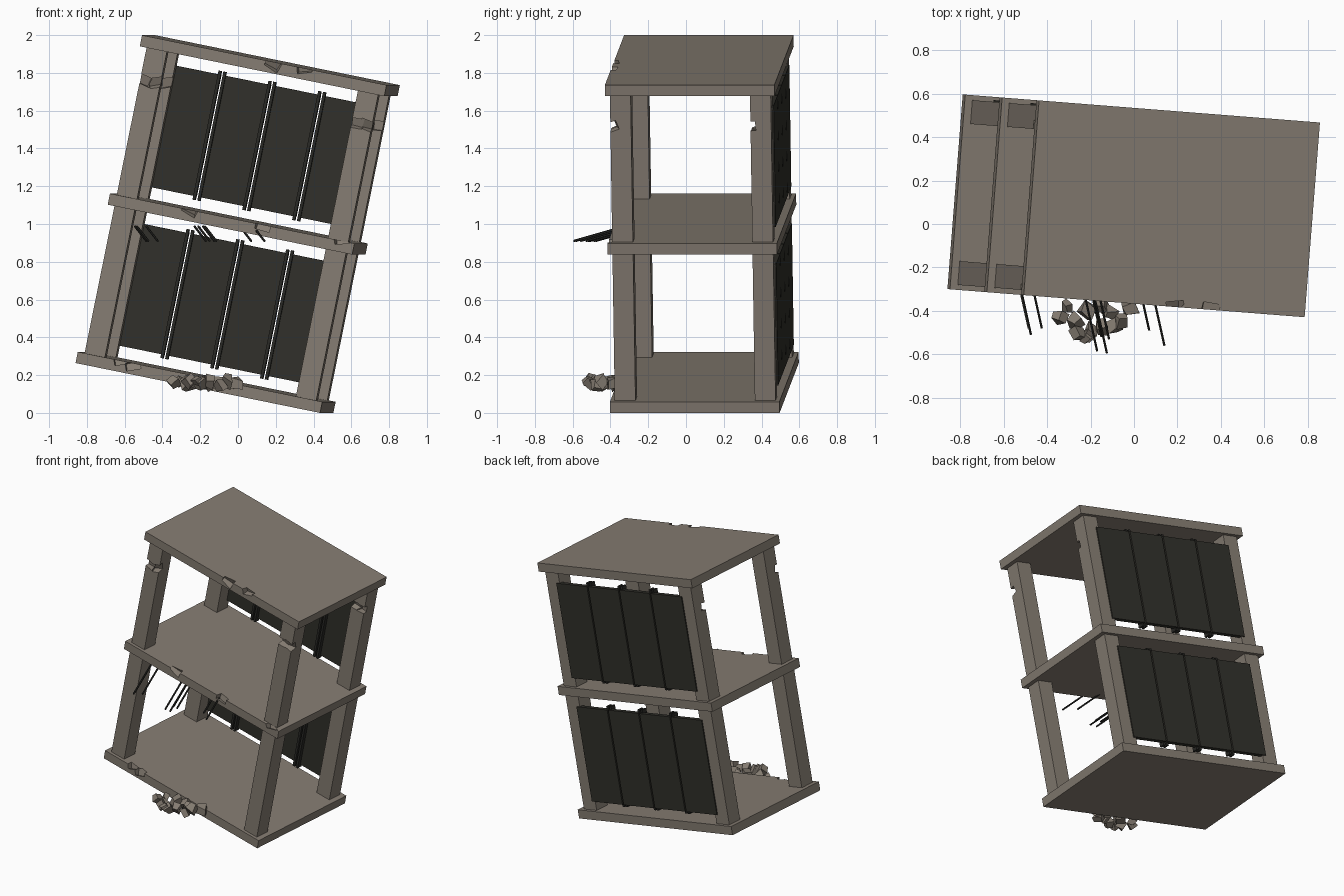
import bpy, bmesh, math, random
from mathutils import Matrix, Vector, Euler

random.seed(4)
if "Cube" in bpy.data.objects:
    bpy.data.objects.remove(bpy.data.objects["Cube"])


def material(name, rgb):
    m = bpy.data.materials.new(name)
    m.use_nodes = True
    m.diffuse_color = (*rgb, 1)
    m.node_tree.nodes["Principled BSDF"].inputs["Base Color"].default_value = (*rgb, 1)
    return m


concrete = material("weathered concrete", (0.235, 0.203, 0.168))
panel_dark = material("dark wall panel", (0.030, 0.029, 0.023))
steel = material("blackened steel", (0.022, 0.022, 0.019))

# Leaning frame: origin at the lower front corner of the ground slab
WIDTH, DEPTH, SLAB = 1.325, 0.90, 0.06
STOREY = 0.8555
LEAN = (Matrix.Translation((-0.86, -0.30, 0.264))
        @ Matrix.Rotation(math.radians(-4.5), 4, "Z")
        @ Matrix.Rotation(math.radians(11.5), 4, "Y"))


def make_object(name, bm, mat, matrix=None):
    if matrix is not None:
        bm.transform(matrix)
    bmesh.ops.recalc_face_normals(bm, faces=bm.faces)
    mesh = bpy.data.meshes.new(name)
    bm.to_mesh(mesh)
    bm.free()
    mesh.materials.append(mat)
    obj = bpy.data.objects.new(name, mesh)
    bpy.context.collection.objects.link(obj)
    return obj


def add_box(bm, low, high):
    low, high = Vector(low), Vector(high)
    size = high - low
    place = Matrix.Translation((low + high) / 2) @ Matrix.Diagonal((*size, 1))
    bmesh.ops.create_cube(bm, size=1, matrix=place)


def box(name, low, high, mat):
    bm = bmesh.new()
    add_box(bm, low, high)
    return make_object(name, bm, mat, LEAN)


def random_turn(amount):
    return Euler([random.uniform(-amount, amount) for _ in range(3)]).to_matrix().to_4x4()


def chip(obj, spot, size):
    """Knock one angular notch out of a part."""
    bm = bmesh.new()
    scale = Matrix.Diagonal((size * 1.3, size, size * 0.8, 1))
    bmesh.ops.create_cube(bm, size=1,
                          matrix=Matrix.Translation(spot) @ random_turn(0.45) @ scale)
    cutter = make_object("chip_cutter", bm, concrete, LEAN)
    cutter.hide_render = True
    mod = obj.modifiers.new("chip", "BOOLEAN")
    mod.operation = "DIFFERENCE"
    mod.solver = "EXACT"
    mod.object = cutter
    bpy.context.view_layer.update()
    evaluated = obj.evaluated_get(bpy.context.evaluated_depsgraph_get())
    mesh = bpy.data.meshes.new_from_object(evaluated)
    obj.modifiers.clear()
    obj.data = mesh
    bpy.data.objects.remove(cutter)


# Slabs, with broken front edges
slab_chips = {
    "ground_slab": [(0.235, 0, 0.065), (0.30, 0, 0.05)],
    "middle_slab": [(0.434, 0, 0.06), (0.83, 0, 0.055), (1.254, 0, 0.07)],
    "roof_slab": [(0.712, 0, 0.045), (0.88, 0, 0.06)],
}
for level, (name, spots) in enumerate(slab_chips.items()):
    base = level * STOREY
    slab = box(name, (0, 0, base), (WIDTH, DEPTH, base + SLAB), concrete)
    for x, y, z in spots:
        chip(slab, (x, y, z + base), 0.06)

# Pillars at the four corners of each storey; upper ones are chipped
THICK = 0.11
for level, storey in enumerate(("lower", "upper")):
    low = level * STOREY + SLAB - 0.002
    high = (level + 1) * STOREY + 0.002
    for side, x in (("right", 0.035), ("left", WIDTH - 0.035 - THICK)):
        for end, y in (("front", 0.023), ("back", DEPTH - 0.023 - THICK)):
            pillar = box(f"{storey}_{end}_{side}_pillar", (x, y, low),
                         (x + THICK, y + THICK, high), concrete)
            if level:
                for shift in (0.02, 0.09):
                    chip(pillar, (x + shift, y, 1.54), 0.062)

# Back walls: four panels per storey, split by paired posts
SPAN, COUNT = 1.08, 4
START = (WIDTH - SPAN) / 2
STEP = SPAN / COUNT
GAP = 0.005
for level, storey in enumerate(("lower", "upper")):
    low = level * STOREY + 0.123
    high = low + 0.657
    wall, posts = bmesh.new(), bmesh.new()
    for i in range(COUNT):
        left, right = START + i * STEP, START + (i + 1) * STEP
        add_box(wall, (left + (GAP if i else 0), 0.855, low),
                (right - (GAP if i < COUNT - 1 else 0), 0.885, high))
        if i:
            for inner, outer in ((-0.021, -GAP), (GAP, 0.021)):
                add_box(posts, (left + inner, 0.83, low - 0.02),
                        (left + outer, 0.87, high + 0.02))
    make_object(f"{storey}_wall_panels", wall, panel_dark, LEAN)
    make_object(f"{storey}_wall_posts", posts, steel, LEAN)

# Bent reinforcing rods below the middle slab
rods = bmesh.new()
rod_dir = Vector((0.06, -0.27, -0.077))
for x, y in ((-0.475, -0.51), (-0.485, -0.48), (-0.425, -0.48), (-0.17, -0.585),
             (-0.125, -0.595), (-0.115, -0.53), (-0.15, -0.52), (0.07, -0.49), (0.14, -0.56)):
    tip = Vector((x, y, 0.91))
    turn = rod_dir.to_track_quat("Z", "Y").to_matrix().to_4x4()
    bmesh.ops.create_cone(rods, cap_ends=True, segments=6, radius1=0.006, radius2=0.006,
                          depth=rod_dir.length,
                          matrix=Matrix.Translation(tip - rod_dir / 2) @ turn)
make_object("reinforcing_rods", rods, steel)

# Rubble in front of the ground slab
rubble = bmesh.new()
for x, y in ((-0.34, -0.43), (-0.31, -0.38), (-0.27, -0.45), (-0.26, -0.51), (-0.22, -0.52),
             (-0.21, -0.40), (-0.20, -0.50), (-0.15, -0.48), (-0.15, -0.38), (-0.11, -0.41),
             (-0.09, -0.47), (-0.06, -0.44), (-0.02, -0.39)):
    size = random.uniform(0.042, 0.062)
    place = Matrix.Translation((x, y, random.uniform(0.145, 0.17)))
    stone = bmesh.ops.create_cube(rubble, size=size, matrix=place @ random_turn(0.7))
    for v in stone["verts"]:
        v.co += Vector([random.uniform(-0.2, 0.2) * size for _ in range(3)])
make_object("rubble", rubble, concrete)
